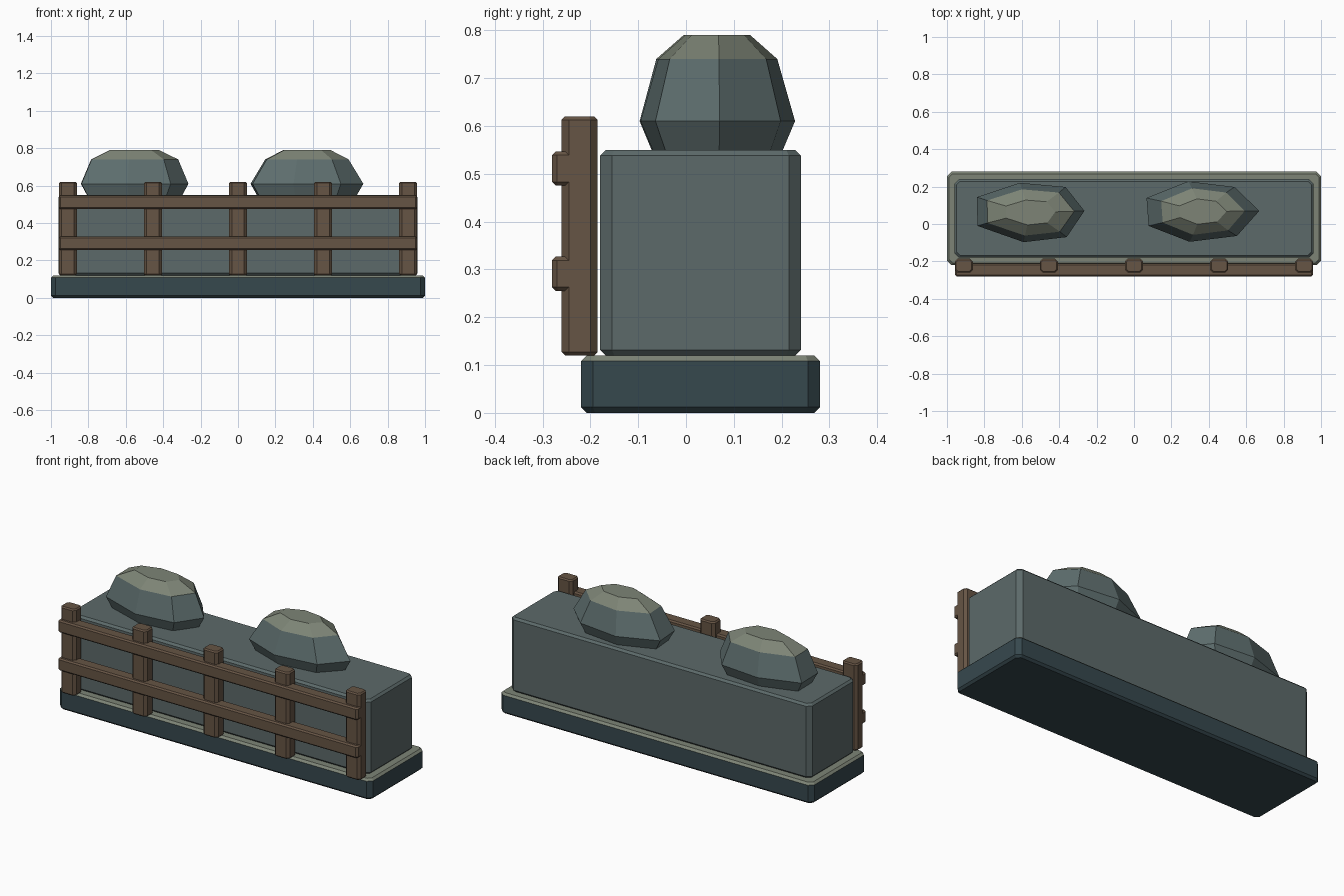
import bpy, bmesh
from mathutils import Vector

if "Cube" in bpy.data.objects:
    bpy.data.objects.remove(bpy.data.objects["Cube"])


def material(name, rgb):
    m = bpy.data.materials.new(name)
    m.diffuse_color = (*rgb, 1)
    m.use_nodes = True
    m.node_tree.nodes["Principled BSDF"].inputs["Base Color"].default_value = m.diffuse_color
    return m


DARK = material("dark_stone", (0.037, 0.065, 0.076))
BODY = material("wall_stone", (0.107, 0.144, 0.144))
ROCK = material("boulder_stone", (0.114, 0.160, 0.160))
PALE = material("pale_stone", (0.205, 0.231, 0.181))
WOOD = material("wood", (0.133, 0.089, 0.058))


def finish(bm, name, mats):
    """Write the mesh; upward faces take the second material, if there is one."""
    bmesh.ops.recalc_face_normals(bm, faces=bm.faces[:])
    bm.normal_update()
    for f in bm.faces:
        f.material_index = int(len(mats) > 1 and f.normal.z > 0.55)
    me = bpy.data.meshes.new(name)
    bm.to_mesh(me)
    bm.free()
    for m in mats:
        me.materials.append(m)
    ob = bpy.data.objects.new(name, me)
    bpy.context.collection.objects.link(ob)
    return ob


def block(name, lo, hi, corner, rim, mats):
    """Box with chamfered upright corners, then chamfered top and bottom rims."""
    lo, hi = Vector(lo), Vector(hi)
    bm = bmesh.new()
    bmesh.ops.create_cube(bm, size=1)
    for v in bm.verts:
        v.co = (lo + hi) / 2 + v.co * (hi - lo)

    def bevel(edges, width):
        bmesh.ops.bevel(bm, geom=edges, offset=width, offset_type='OFFSET',
                        segments=1, profile=0.5, affect='EDGES')

    def upright(e):
        return abs(e.verts[0].co.z - e.verts[1].co.z) > 1e-4

    bevel([e for e in bm.edges if upright(e)], corner)
    bevel([e for e in bm.edges if not upright(e)], rim)
    return finish(bm, name, mats)


def boulder(name, outline, levels):
    """Faceted rock: one seven-sided outline repeated at several heights."""
    n = len(outline)
    cx = (min(p[0] for p in outline) + max(p[0] for p in outline)) / 2
    cy = (min(p[1] for p in outline) + max(p[1] for p in outline)) / 2
    bm = bmesh.new()
    rings = [[bm.verts.new((cx + (x - cx) * sx, cy + (y - cy) * sy, z)) for x, y in outline]
             for z, sx, sy in levels]
    for a, b in zip(rings, rings[1:]):
        for i in range(n):
            j = (i + 1) % n
            bm.faces.new((a[i], a[j], b[j], b[i]))
    bm.faces.new(rings[0])
    bm.faces.new(rings[-1])
    return finish(bm, name, [ROCK, PALE])


# Stone plinth and wall
block("base_slab", (-1, -0.22, 0), (1, 0.28, 0.12), 0.025, 0.012, [DARK, PALE])
block("wall_block", (-0.96, -0.18, 0.12), (0.96, 0.24, 0.55), 0.025, 0.012, [BODY])

# Boulders sunk slightly into the wall top
boulder("left_boulder",
        [(-0.84, 0.144), (-0.61, 0.22), (-0.366, 0.198), (-0.265, 0.07),
         (-0.36, -0.07), (-0.59, -0.097), (-0.837, -0.01)],
        [(0.53, 0.85, 0.79), (0.61, 1, 1), (0.74, 0.81, 0.78), (0.79, 0.46, 0.42)])
boulder("right_boulder",
        [(0.067, 0.139), (0.29, 0.228), (0.537, 0.198), (0.67, 0.07),
         (0.55, -0.064), (0.297, -0.095), (0.078, -0.01)],
        [(0.53, 0.85, 0.79), (0.61, 1, 1), (0.74, 0.74, 0.77), (0.79, 0.42, 0.42)])

# Wooden fence along the front
for i in range(5):
    x = (i - 2) * 0.455
    block(f"fence_post_{i + 1}", (x - 0.048, -0.26, 0.12), (x + 0.048, -0.185, 0.62),
          0.015, 0.007, [WOOD])
for part, z in (("lower", 0.255), ("upper", 0.475)):
    block(f"{part}_rail", (-0.958, -0.28, z), (0.958, -0.21, z + 0.072),
          0.010, 0.008, [WOOD])
